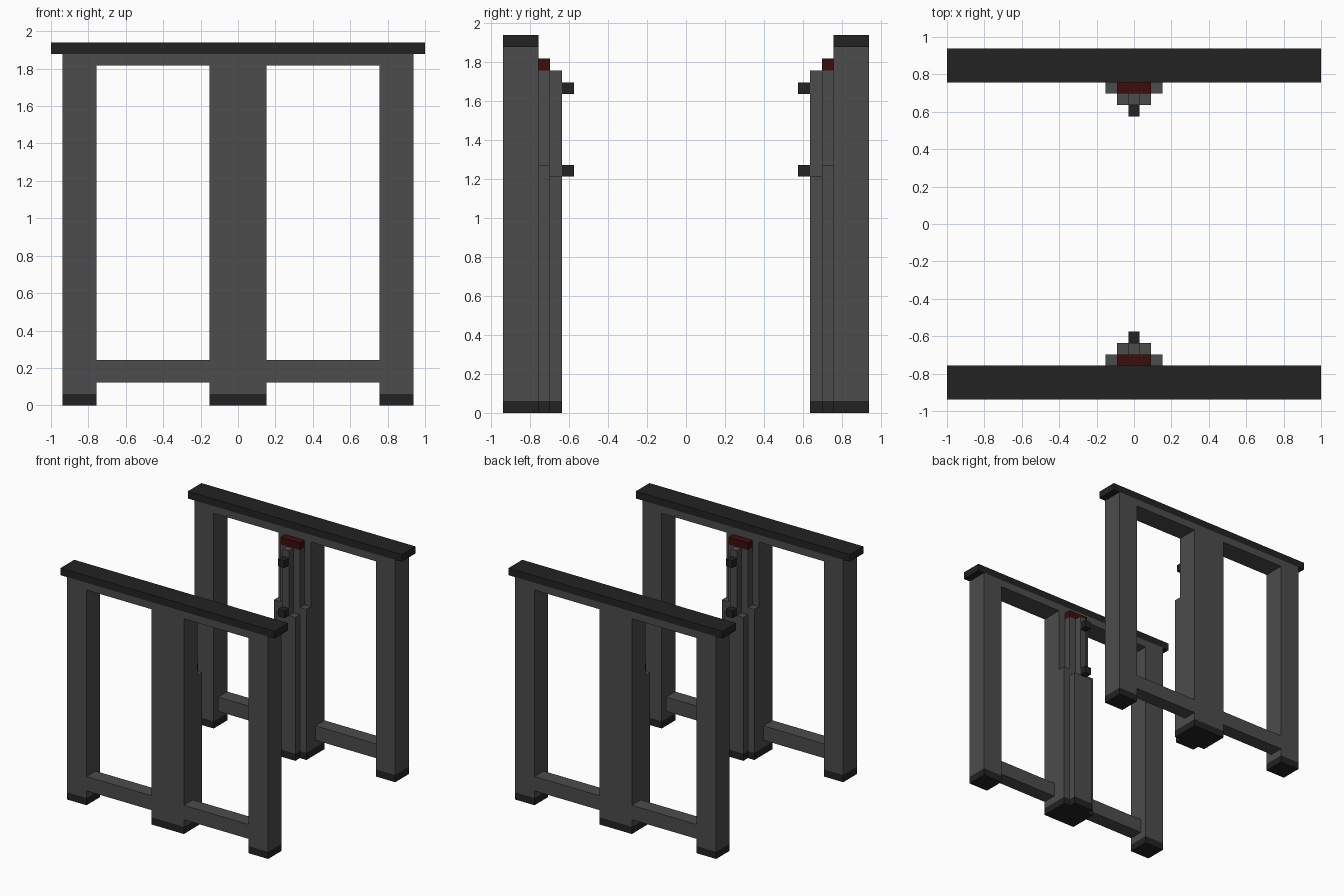
import bpy
import bmesh
from mathutils import Matrix, Vector

if "Cube" in bpy.data.objects:
    bpy.data.objects.remove(bpy.data.objects["Cube"])

U = 2 / 33  # grid unit of the blocky design


def material(name, rgb):
    m = bpy.data.materials.new(name)
    m.diffuse_color = (*rgb, 1)
    m.use_nodes = True
    m.node_tree.nodes["Principled BSDF"].inputs["Base Color"].default_value = m.diffuse_color
    return m


GREY = material("dark_grey", (0.072, 0.072, 0.072))
BLACK = material("near_black", (0.016, 0.016, 0.016))
RED = material("dark_red", (0.045, 0.004, 0.004))


def box(name, mat, x0, x1, d0, d1, z0, z1, side):
    """Box in grid units; d is distance from the centre plane, side is -1 front / +1 back."""
    lo = Vector((x0, min(d0 * side, d1 * side), z0)) * U
    hi = Vector((x1, max(d0 * side, d1 * side), z1)) * U
    bm = bmesh.new()
    bmesh.ops.create_cube(bm, size=1, matrix=Matrix.Translation((lo + hi) / 2)
                          @ Matrix.Diagonal((*(hi - lo), 1)))
    mesh = bpy.data.meshes.new(name)
    bm.to_mesh(mesh)
    bm.free()
    mesh.materials.append(mat)
    bpy.context.collection.objects.link(bpy.data.objects.new(name, mesh))


for side, label in ((-1, "front"), (1, "back")):
    def part(name, mat, *dims):
        box(f"{label}_{name}", mat, *dims, side)

    # Frame: top cap and the rail under it
    part("top_cap", BLACK, -16.5, 16.5, 12.5, 15.5, 31, 32)

    # Outer legs with feet, and rails between leg and centre post
    for s, hand in ((-1, "left"), (1, "right")):
        leg = sorted((12.5 * s, 15.5 * s))
        gap = sorted((2.5 * s, 12.5 * s))
        part(f"{hand}_leg", GREY, *leg, 12.5, 15.5, 1, 31)
        part(f"{hand}_foot", BLACK, *leg, 12.5, 15.5, 0, 1)
        part(f"{hand}_upper_rail", GREY, *gap, 12.5, 15.5, 30, 31)
        part(f"{hand}_lower_rail", GREY, *gap, 13.5, 15.5, 2, 4)

    # Centre post
    part("centre_post", GREY, -2.5, 2.5, 12.5, 15.5, 1, 31)
    part("centre_foot", BLACK, -2.5, 2.5, 11.5, 15.5, 0, 1)
    part("column_foot", BLACK, -1.5, 1.5, 10.5, 11.5, 0, 1)

    # Stepped inner column
    part("wide_column", GREY, -2.5, 2.5, 11.5, 12.5, 1, 21)
    part("upper_column", GREY, -1.5, 1.5, 11.5, 12.5, 21, 29)
    part("inner_column", GREY, -1.5, 1.5, 10.5, 11.5, 1, 20)
    part("guide_rod", GREY, -0.5, 0.5, 10.5, 11.5, 20, 29)
    part("red_cap", RED, -1.5, 1.5, 11.5, 12.5, 29, 30)

    # Small knobs on the rod
    part("lower_knob", BLACK, -0.5, 0.5, 9.5, 10.5, 20, 21)
    part("upper_knob", BLACK, -0.5, 0.5, 9.5, 10.5, 27, 28)
